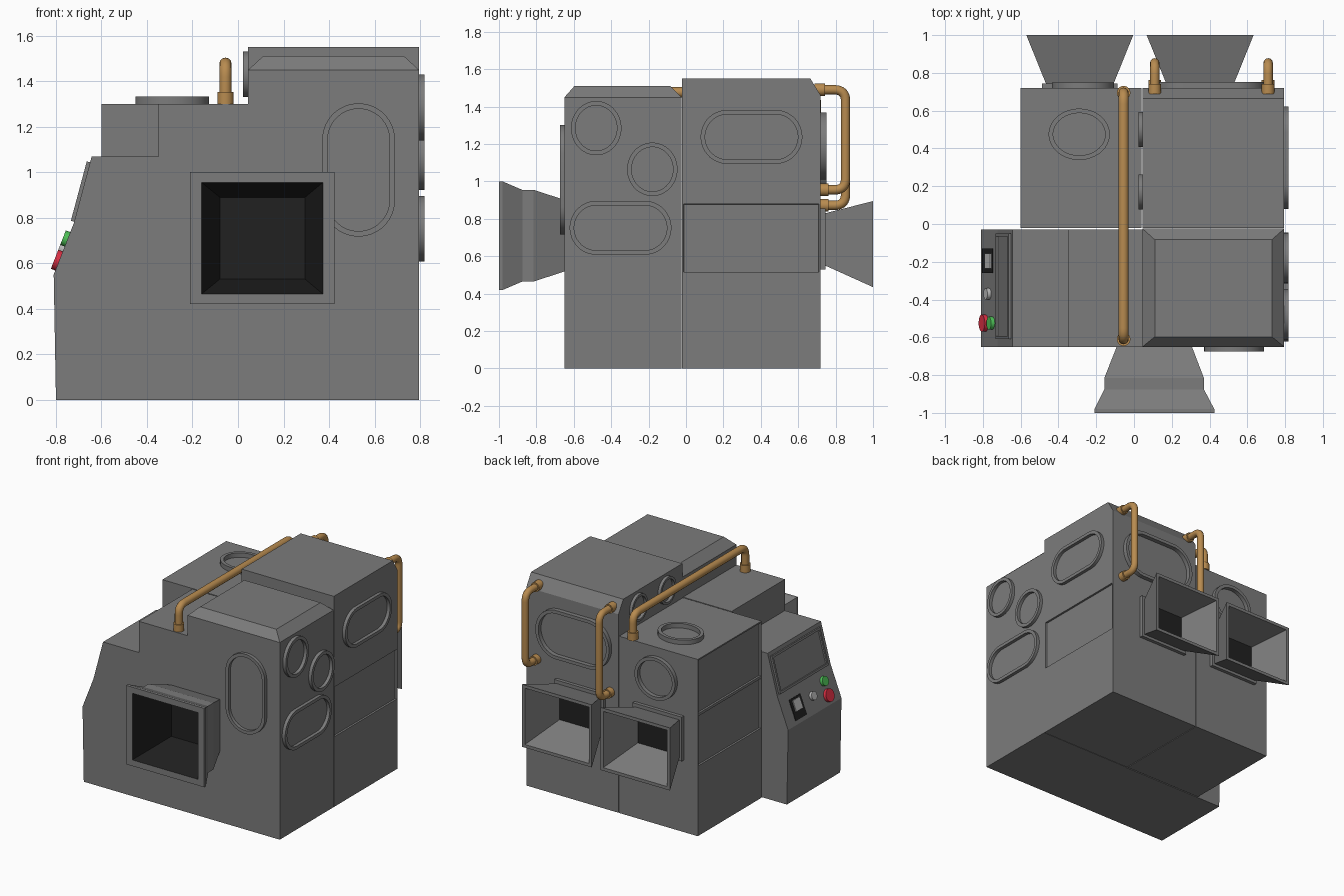
import bpy, bmesh, math
from mathutils import Vector, Matrix

if "Cube" in bpy.data.objects:
    bpy.data.objects.remove(bpy.data.objects["Cube"])


def material(name, rgb):
    m = bpy.data.materials.new(name)
    m.diffuse_color = (*rgb, 1)
    m.use_nodes = True
    m.node_tree.nodes["Principled BSDF"].inputs["Base Color"].default_value = m.diffuse_color
    return m


BLACK = material("black", (0.015, 0.015, 0.015))
COPPER = material("copper", (0.48, 0.26, 0.08))
RED = material("red", (0.75, 0.03, 0.06))
GREEN = material("green", (0.08, 0.55, 0.1))
LIGHT = material("light_grey", (0.5, 0.5, 0.5))
GREY = material("grey", (0.2, 0.2, 0.2))


def finish(name, bm, mats=(GREY,), smooth=False):
    bmesh.ops.recalc_face_normals(bm, faces=bm.faces)
    me = bpy.data.meshes.new(name)
    bm.to_mesh(me)
    bm.free()
    ob = bpy.data.objects.new(name, me)
    bpy.context.collection.objects.link(ob)
    for m in mats:
        me.materials.append(m)
    if smooth:
        bpy.ops.object.select_all(action='DESELECT')
        ob.select_set(True)
        bpy.context.view_layer.objects.active = ob
        bpy.ops.object.shade_smooth_by_angle(angle=math.radians(35))
    return ob


def loft(loops, caps=True, closed=False, black_from=None):
    """Bridge successive point loops into a bmesh."""
    bm = bmesh.new()
    rings = [[bm.verts.new(p) for p in lp] for lp in loops]
    if closed:
        rings.append(rings[0])
    n = len(rings[0])
    for k, (a, b) in enumerate(zip(rings, rings[1:])):
        for i in range(n):
            f = bm.faces.new((a[i], a[(i + 1) % n], b[(i + 1) % n], b[i]))
            f.material_index = int(black_from is not None and k >= black_from)
    if caps:
        bm.faces.new(rings[0])
        f = bm.faces.new(rings[-1])
        f.material_index = int(black_from is not None)
    return bm


def rect_xy(z, x0, x1, y0, y1):
    return [(x0, y0, z), (x1, y0, z), (x1, y1, z), (x0, y1, z)]


def rect_xz(y, x0, x1, z0, z1):
    return [(x0, y, z0), (x1, y, z0), (x1, y, z1), (x0, y, z1)]


def side_panels(bm, side, heights):
    """Split a block at seams and sink inset panels into one side."""
    for z in (0.505, 0.89):
        bmesh.ops.bisect_plane(bm, geom=bm.verts[:] + bm.edges[:] + bm.faces[:],
                               plane_co=(0, 0, z), plane_no=(0, 0, 1))
    bmesh.ops.recalc_face_normals(bm, faces=bm.faces)
    chosen = [f for f in bm.faces if f.normal.x * side > 0.9
              and any(lo < f.calc_center_median().z < hi for lo, hi in heights)]
    bmesh.ops.inset_individual(bm, faces=chosen, thickness=0.014, depth=0)
    bmesh.ops.inset_individual(bm, faces=chosen, thickness=0.003, depth=-0.012)
    return bm


# main housing: four blocks
console = [(-0.80, 0), (-0.81, 0.55), (-0.722, 0.775), (-0.643, 1.07), (-0.35, 1.07),
           (-0.35, 1.30), (0.045, 1.30), (0.045, 0)]
finish("console_block", loft([[(x, y, z) for x, z in console] for y in (-0.65, -0.03)]))
finish("front_right_block", loft([rect_xy(0, 0.045, 0.795, -0.65, -0.025),
                                  rect_xy(1.45, 0.045, 0.795, -0.65, -0.025),
                                  rect_xy(1.51, 0.11, 0.73, -0.597, -0.083)]))
tall = [(-0.022, 0), (-0.022, 1.55), (0.665, 1.55), (0.72, 1.46), (0.72, 0)]
finish("back_right_block", side_panels(
    loft([[(x, y, z) for y, z in tall] for x in (0.045, 0.795)]), 1, [(0.51, 0.88)]))
finish("back_left_block", side_panels(
    loft([rect_xy(0, -0.60, 0.04, -0.022, 0.72), rect_xy(1.30, -0.60, 0.04, -0.022, 0.72)]),
    -1, [(0.51, 0.88), (0.9, 1.3)]))


# raised porthole rims
def rim(name, centre, u, v, ru, rv, straight=0, height=0.024, width=0.024):
    """Round or slot-shaped rim; the straight run lies along u."""
    c, u, v = Vector(centre), Vector(u), Vector(v)
    n = u.cross(v)
    steps = 40

    def outline(inset, h):
        pts = []
        for i in range(steps):
            a = 2 * math.pi * (i + 0.5) / steps
            cu, sv = math.cos(a), math.sin(a)
            pts.append(c + u * ((ru - inset) * cu + math.copysign(straight, cu))
                       + v * (rv - inset) * sv + n * h)
        return pts
    finish(name, loft([outline(0, -0.005), outline(0, height), outline(width, height),
                       outline(width, -0.005)], caps=False, closed=True), smooth=True)


X, Y, Z = (1, 0, 0), (0, 1, 0), (0, 0, 1)
NX = (-1, 0, 0)
rim("front_slot_rim", (0.53, -0.65, 1.01), Z, NX, 0.16, 0.16, 0.133)
rim("right_round_rim_upper", (0.795, -0.48, 1.285), Y, Z, 0.135, 0.145)
rim("right_round_rim_lower", (0.795, -0.18, 1.065), Y, Z, 0.135, 0.143)
rim("right_slot_rim_front", (0.795, -0.35, 0.752), Y, Z, 0.142, 0.144, 0.13)
rim("right_slot_rim_back", (0.795, 0.35, 1.238), Y, Z, 0.142, 0.144, 0.13)
rim("back_slot_rim", (0.40, 0.72, 1.19), NX, Z, 0.17, 0.18, 0.13, height=0.032)
rim("back_round_rim", (-0.27, 0.72, 1.08), NX, Z, 0.165, 0.155, height=0.03)
rim("top_round_rim", (-0.29, 0.475, 1.30), X, Y, 0.162, 0.136, height=0.033)
for i, y in enumerate((0.17, 0.50)):
    rim(f"left_round_rim_{i + 1}", (0.045, y, 1.43), (0, -1, 0), Z, 0.093, 0.1,
        height=0.022, width=0.018)

# front intake chute
finish("front_chute", loft([
    rect_xz(-0.645, -0.09, 0.305, 0.52, 0.90), rect_xz(-0.815, -0.157, 0.37, 0.465, 0.955),
    rect_xz(-0.875, -0.157, 0.37, 0.465, 0.955), rect_xz(-0.98, -0.21, 0.425, 0.42, 1.0),
    rect_xz(-1.0, -0.21, 0.425, 0.42, 1.0), rect_xz(-1.0, -0.16, 0.373, 0.465, 0.955),
    rect_xz(-0.66, -0.08, 0.295, 0.53, 0.89)], black_from=5), (GREY, BLACK))

# two flared chutes at the back
for name, cx in (("back_chute_left", -0.287), ("back_chute_right", 0.35)):
    def r(y, h, z0, z1):
        return rect_xz(y, cx - h, cx + h, z0, z1)
    finish(name, loft([r(0.715, 0.2, 0.53, 0.855), r(0.745, 0.2, 0.53, 0.855),
                       r(0.745, 0.18, 0.55, 0.83), r(1.0, 0.283, 0.435, 0.895),
                       r(1.0, 0.26, 0.458, 0.872), r(0.735, 0.165, 0.565, 0.815)],
                      black_from=5), (GREY, BLACK))


# copper pipes with collars
def cylinder(name, centre, direction, radius, depth, mat):
    bm = bmesh.new()
    rot = Vector(direction).to_track_quat('Z', 'Y').to_matrix().to_4x4()
    bmesh.ops.create_cone(bm, cap_ends=True, segments=24, radius1=radius, radius2=radius,
                          depth=depth, matrix=Matrix.Translation(centre) @ rot)
    finish(name, bm, (mat,), smooth=True)


def pipe(name, corners, radius=0.027, bend=0.06):
    p = [Vector(c) for c in corners]
    path = [p[0]]
    for a, b, c in zip(p, p[1:], p[2:]):
        s, e = b + (a - b).normalized() * bend, b + (c - b).normalized() * bend
        path += [s * (1 - t) ** 2 + b * 2 * t * (1 - t) + e * t * t
                 for t in (k / 8 for k in range(9))]
    path.append(p[-1])
    cu = bpy.data.curves.new(name, 'CURVE')
    cu.dimensions = '3D'
    cu.bevel_depth, cu.bevel_resolution, cu.use_fill_caps = radius, 4, True
    sp = cu.splines.new('POLY')
    sp.points.add(len(path) - 1)
    for q, v in zip(sp.points, path):
        q.co = (*v, 1)
    cu.materials.append(COPPER)
    ob = bpy.data.objects.new(name, cu)
    bpy.context.collection.objects.link(ob)
    for i, (a, b) in enumerate(((p[0], p[1]), (p[-1], p[-2]))):
        d = (b - a).normalized()
        cylinder(f"{name}_collar_{i + 1}", a + d * 0.025, d, radius + 0.009, 0.055, COPPER)


pipe("top_pipe", [(-0.055, -0.61, 1.30), (-0.055, -0.61, 1.477),
                  (-0.055, 0.695, 1.477), (-0.055, 0.695, 1.30)])
for name, x, z in (("back_pipe_left", 0.11, 0.872), ("back_pipe_right", 0.71, 0.955)):
    pipe(name, [(x, 0.69, 1.49), (x, 0.853, 1.49), (x, 0.853, z), (x, 0.71, z)], 0.025)


# control panel on the sloping left side
def plate(name, centre, slope, hu, hy, thick, mat=GREY, frame=0):
    u = Vector(slope).normalized()
    n = Vector((-u.z, 0, u.x))
    bm = bmesh.new()
    m = Matrix((u, Vector(Y), n)).transposed().to_4x4()
    m.translation = centre
    bmesh.ops.create_cube(bm, size=2, matrix=m @ Matrix.Diagonal((hu, hy, thick, 1)))
    bmesh.ops.recalc_face_normals(bm, faces=bm.faces)
    if frame:
        f = max(bm.faces, key=lambda g: g.normal.dot(n))
        bmesh.ops.inset_individual(bm, faces=[f], thickness=frame, depth=0)
        bmesh.ops.inset_individual(bm, faces=[f], thickness=0.002, depth=-0.01)
    finish(name, bm, (mat,))


LOW, HIGH = (0.088, 0, 0.225), (0.079, 0, 0.295)
out = Vector((-0.225, 0, 0.088)).normalized()


def on_slope(y, z):
    return Vector((-0.81 + (z - 0.55) * 0.088 / 0.225, y, z))


plate("screen", (-0.688, -0.33, 0.914), HIGH, 0.135, 0.28, 0.012, frame=0.022)
plate("switch_plate", on_slope(-0.195, 0.645), LOW, 0.075, 0.065, 0.004, BLACK)
plate("switch", on_slope(-0.195, 0.665) + out * 0.006, LOW, 0.04, 0.04, 0.006, LIGHT)
for name, y, z, rad, mat in (("red_button", -0.525, 0.61, 0.045, RED),
                             ("green_button", -0.525, 0.705, 0.034, GREEN),
                             ("grey_knob", -0.37, 0.66, 0.03, LIGHT)):
    cylinder(name, on_slope(y, z) + out * 0.006, out, rad, 0.03, mat)
